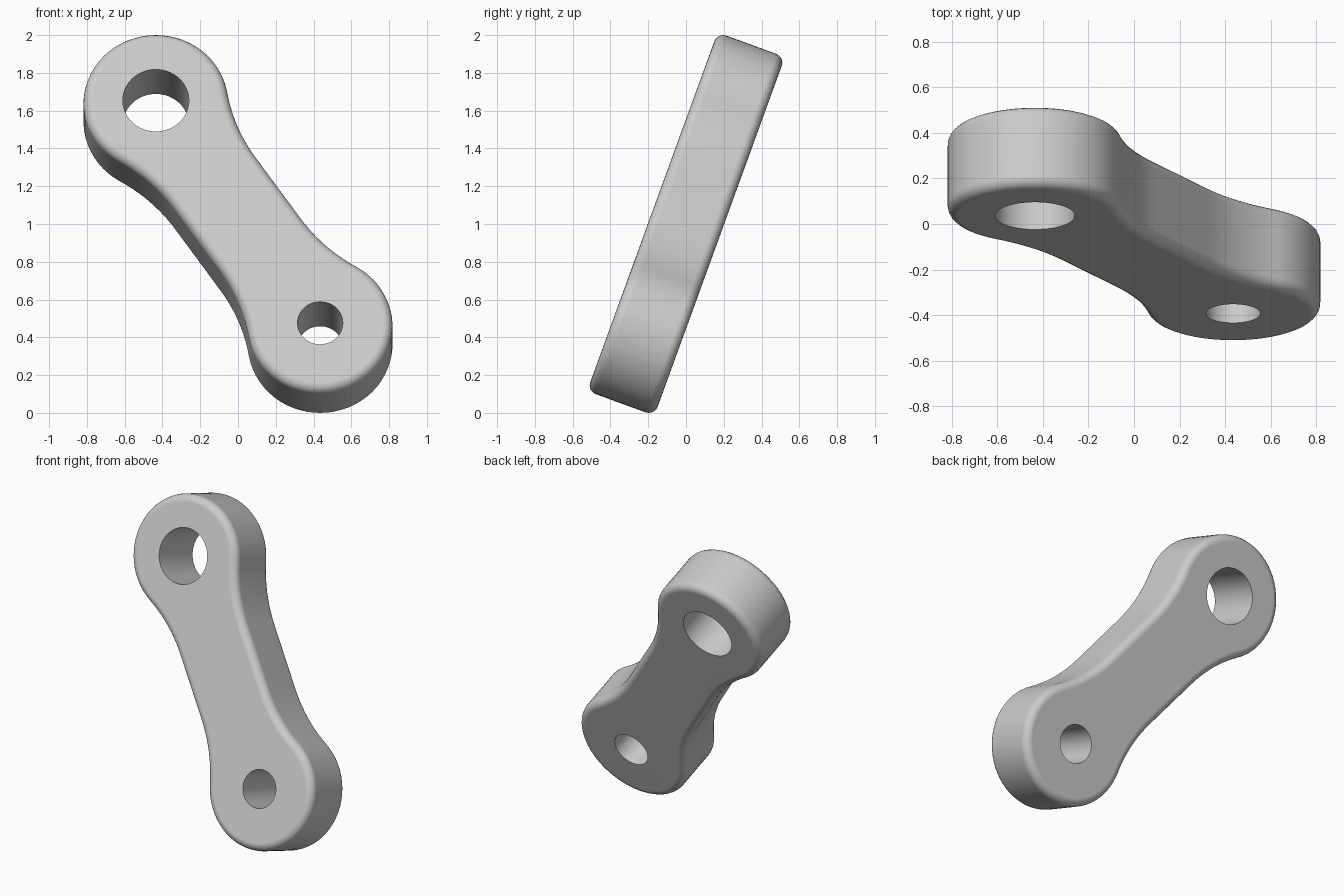
import bpy, bmesh
from math import radians, cos, sin, atan2, sqrt, pi
from mathutils import Matrix

if "Cube" in bpy.data.objects:
    bpy.data.objects.remove(bpy.data.objects["Cube"])

HALF_SPAN = 0.763     # middle to each eye centre
END_R = 0.383         # outer radius of both eyes
WAIST = 0.26          # half width of the straight middle
FILLET = 0.92         # radius of the concave blend
THICK = 0.38
ROUND = 0.05          # rim rounding
HOLES = {-HALF_SPAN: 0.175, HALF_SPAN: 0.12}

# Plate lies in local XY, is turned along its diagonal, then leans back
PLACE = (Matrix.Translation((0, 0, 1)) @ Matrix.Rotation(radians(70), 4, 'X')
         @ Matrix.Rotation(radians(-55.25), 4, 'Z'))

grey = bpy.data.materials.new("plain_grey")
grey.use_nodes = True
grey.diffuse_color = (0.6, 0.6, 0.6, 1)
grey.node_tree.nodes["Principled BSDF"].inputs["Base Color"].default_value = grey.diffuse_color


def add_object(name, bm):
    mesh = bpy.data.meshes.new(name)
    bmesh.ops.recalc_face_normals(bm, faces=bm.faces)
    bm.to_mesh(mesh)
    bm.free()
    mesh.materials.append(grey)
    obj = bpy.data.objects.new(name, mesh)
    bpy.context.collection.objects.link(obj)
    obj.matrix_world = PLACE
    return obj


def arc(cx, cy, r, a0, a1, n):
    return [(cx + r * cos(a0 + (a1 - a0) * i / n), cy + r * sin(a0 + (a1 - a0) * i / n))
            for i in range(n + 1)]


# One quarter of the outline: end cap, then concave blend into the waist
blend_x = HALF_SPAN - sqrt((FILLET + END_R) ** 2 - (WAIST + FILLET) ** 2)
tangent = atan2(WAIST + FILLET, blend_x - HALF_SPAN)
quarter = arc(HALF_SPAN, 0, END_R, 0, tangent, 20)
quarter += arc(blend_x, WAIST + FILLET, FILLET, tangent - pi, -pi / 2, 10)[1:]
half = quarter + [(-x, y) for x, y in reversed(quarter)]
outline = half + [(x, -y) for x, y in reversed(half[1:-1])]

# Link body with rounded rims
bm = bmesh.new()
base = bm.faces.new([bm.verts.new((x, y, -THICK / 2)) for x, y in outline])
ext = bmesh.ops.extrude_face_region(bm, geom=[base], use_keep_orig=True)
bmesh.ops.translate(bm, vec=(0, 0, THICK),
                    verts=[g for g in ext["geom"] if isinstance(g, bmesh.types.BMVert)])
rims = [e for e in bm.edges if abs(e.verts[0].co.z - e.verts[1].co.z) < 1e-5]
bmesh.ops.bevel(bm, geom=rims, offset=ROUND, offset_type='OFFSET', segments=5,
                profile=0.5, affect='EDGES')
link = add_object("link_arm", bm)

# Bore the two eyes
cutters = []
for x, radius in HOLES.items():
    bm = bmesh.new()
    bmesh.ops.create_cone(bm, cap_ends=True, segments=64, radius1=radius, radius2=radius,
                          depth=1, matrix=Matrix.Translation((x, 0, 0)))
    cutter = add_object("bore_cutter", bm)
    cutter.hide_render = True
    cutters.append(cutter)
    mod = link.modifiers.new("bore", 'BOOLEAN')
    mod.operation = 'DIFFERENCE'
    mod.solver = 'EXACT'
    mod.object = cutter

bpy.ops.object.select_all(action='DESELECT')
link.select_set(True)
bpy.context.view_layer.objects.active = link
for mod in list(link.modifiers):
    bpy.ops.object.modifier_apply(modifier=mod.name)
for cutter in cutters:
    bpy.data.objects.remove(cutter)

# Smooth walls, crisp bores, flat faces
bpy.ops.object.shade_smooth_by_angle(angle=radians(30))
weighted = link.modifiers.new("weighted_normals", 'WEIGHTED_NORMAL')
weighted.keep_sharp = True
